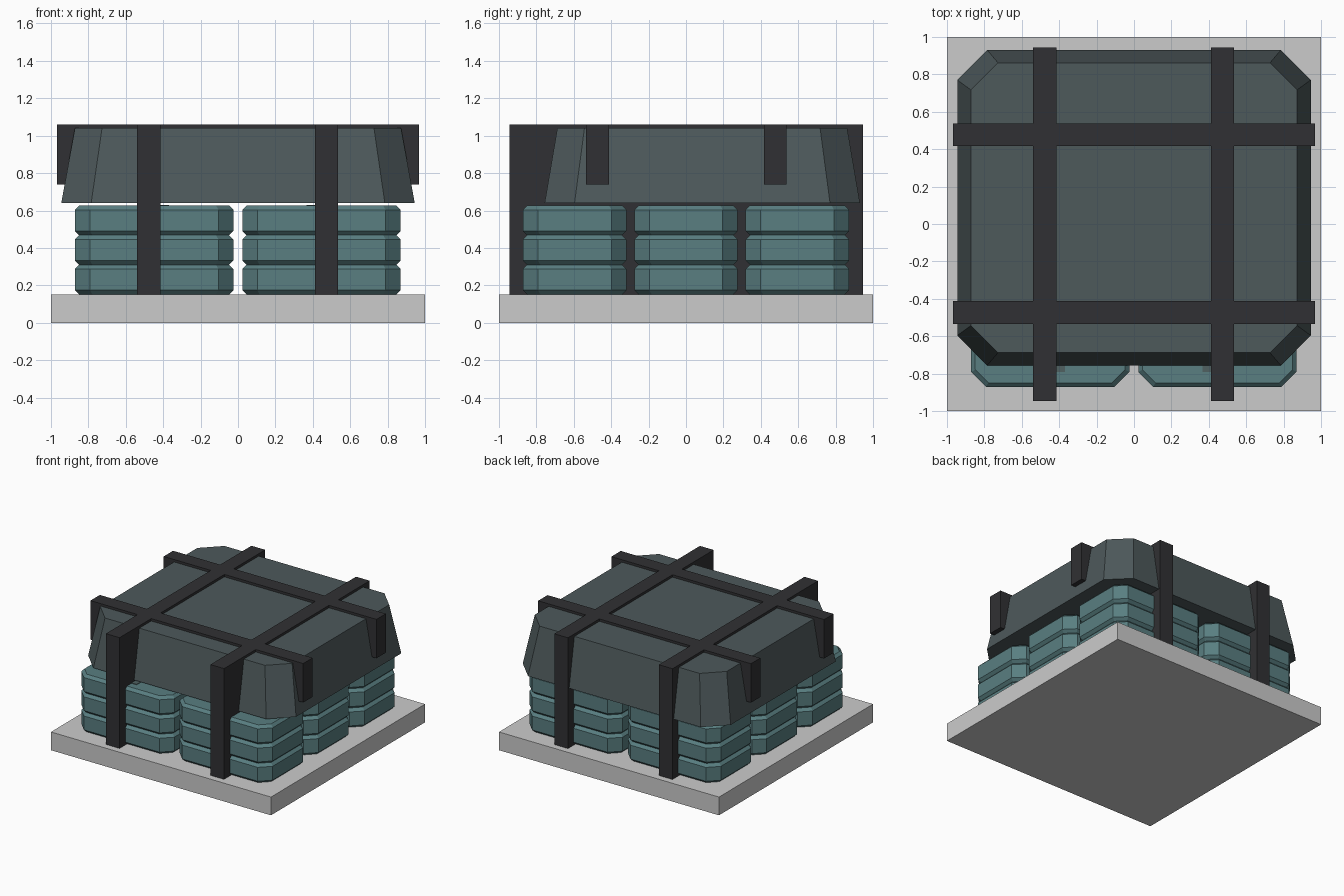
import bpy, bmesh

if "Cube" in bpy.data.objects:
    bpy.data.objects.remove(bpy.data.objects["Cube"])


def material(name, rgb):
    m = bpy.data.materials.new(name)
    m.diffuse_color = (*rgb, 1)
    m.use_nodes = True
    m.node_tree.nodes["Principled BSDF"].inputs["Base Color"].default_value = m.diffuse_color
    return m


TEAL = material("sack_teal", (0.10, 0.21, 0.22))
TARP = material("tarp_slate", (0.075, 0.10, 0.105))
BLACK = material("strap_black", (0.03, 0.03, 0.033))
LABEL = material("label_grey", (0.08, 0.12, 0.12))


def finish(name, bm, mat):
    bmesh.ops.recalc_face_normals(bm, faces=bm.faces[:])
    me = bpy.data.meshes.new(name)
    bm.to_mesh(me)
    bm.free()
    ob = bpy.data.objects.new(name, me)
    if mat:
        me.materials.append(mat)
    bpy.context.collection.objects.link(ob)
    return ob


def box(name, x0, x1, y0, y1, z0, z1, mat=None):
    bm = bmesh.new()
    bmesh.ops.create_cube(bm, size=1)
    bmesh.ops.scale(bm, vec=(x1 - x0, y1 - y0, z1 - z0), verts=bm.verts)
    bmesh.ops.translate(bm, vec=((x0 + x1) / 2, (y0 + y1) / 2, (z0 + z1) / 2), verts=bm.verts)
    return finish(name, bm, mat)


def octagon_stack(name, cx, cy, rings, mat):
    """Loft cut-corner rectangles; each ring is (half x, half y, corner cut, z)."""
    bm = bmesh.new()
    loops = []
    for a, b, c, z in rings:
        pts = [(a, -b + c), (a, b - c), (a - c, b), (-a + c, b),
               (-a, b - c), (-a, -b + c), (-a + c, -b), (a - c, -b)]
        loops.append([bm.verts.new((cx + x, cy + y, z)) for x, y in pts])
    for lo, hi in zip(loops, loops[1:]):
        for i in range(8):
            j = (i + 1) % 8
            bm.faces.new((lo[i], lo[j], hi[j], hi[i]))
    bm.faces.new(loops[0][::-1])
    bm.faces.new(loops[-1])
    return finish(name, bm, mat)


# Base slab
box("base_slab", -1, 1, -1, 1, 0, 0.15)

# Sacks: 2 x 3 columns, three layers, each with a small label on top
HX, HY, B, H = 0.423, 0.276, 0.022, 0.158
for cx in (-0.448, 0.446):
    for cy in (-0.595, 0, 0.595):
        for k in range(3):
            z = 0.152 + k * H
            octagon_stack("sack", cx, cy, [
                (HX - B, HY - B, 0.07, z),
                (HX, HY, 0.08, z + B),
                (HX, HY, 0.08, z + H - B),
                (HX - B, HY - B, 0.07, z + H)], TEAL)
        box("sack_label", cx - 0.08, cx + 0.08, cy - 0.195, cy + 0.195, 0.62, 0.63, LABEL)

# Tarp cover, tapered with cut corners
octagon_stack("tarp_cover", 0, 0.087, [
    (0.945, 0.843, 0.16, 0.64),
    (0.872, 0.775, 0.145, 1.04)], TARP)

# Straps: solid slabs crossing in both directions
for c in (-0.477, 0.473):
    box("long_strap", c - 0.062, c + 0.062, -0.945, 0.945, 0.15, 1.06, BLACK)
for c in (-0.473, 0.477):
    box("cross_strap", -0.967, 0.967, c - 0.061, c + 0.061, 0.74, 1.06, BLACK)
